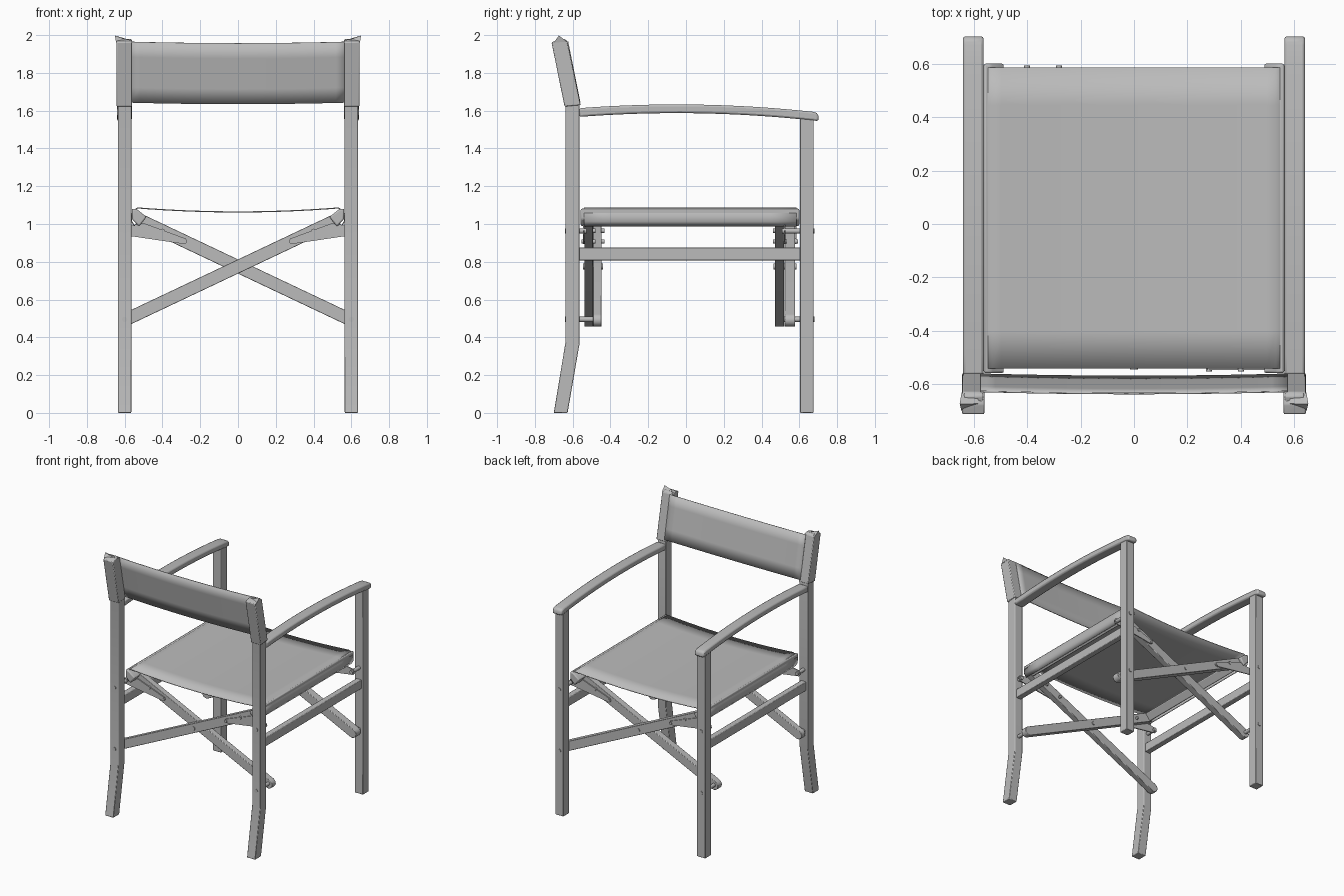
import bpy, math
from mathutils import Vector

if "Cube" in bpy.data.objects:
    bpy.data.objects.remove(bpy.data.objects["Cube"], do_unlink=True)

grey = bpy.data.materials.new("plain grey")
grey.use_nodes = True
grey.diffuse_color = (0.5, 0.5, 0.5, 1)
grey.node_tree.nodes["Principled BSDF"].inputs["Base Color"].default_value = (0.5, 0.5, 0.5, 1)


def finish(name, verts, faces, bevel=0.0, segments=2):
    """Make an object with consistent normals, optional bevel and smooth shading by angle."""
    mesh = bpy.data.meshes.new(name)
    mesh.from_pydata(verts, [], faces)
    mesh.materials.append(grey)
    ob = bpy.data.objects.new(name, mesh)
    bpy.context.collection.objects.link(ob)
    bpy.ops.object.select_all(action="DESELECT")
    ob.select_set(True)
    bpy.context.view_layer.objects.active = ob
    bpy.ops.object.mode_set(mode="EDIT")
    bpy.ops.mesh.select_all(action="SELECT")
    bpy.ops.mesh.normals_make_consistent(inside=False)
    bpy.ops.object.mode_set(mode="OBJECT")
    if bevel:
        mod = ob.modifiers.new("bevel", "BEVEL")
        mod.width, mod.segments, mod.limit_method = bevel, segments, "ANGLE"
    bpy.ops.object.shade_smooth_by_angle(angle=math.radians(35))
    return ob


def prism(name, outline, axis, lo, hi, bevel=0.0):
    """Extrude an outline along x (outline in y, z) or along y (outline in x, z)."""
    def place(p, d):
        return (d, p[0], p[1]) if axis == "x" else (p[0], d, p[1])
    n = len(outline)
    verts = [place(p, d) for d in (lo, hi) for p in outline]
    faces = [tuple(range(n)), tuple(range(2 * n - 1, n - 1, -1))]
    faces += [(i, (i + 1) % n, (i + 1) % n + n, i + n) for i in range(n)]
    return finish(name, verts, faces, bevel)


def box(name, x, y, z, bevel=0.0):
    return prism(name, [(y[0], z[0]), (y[1], z[0]), (y[1], z[1]), (y[0], z[1])], "x", *x, bevel)


def pin(name, x, z, lo, hi, r):
    ring = [(x + r * math.cos(a * math.tau / 12), z + r * math.sin(a * math.tau / 12)) for a in range(12)]
    return prism(name, ring, "y", lo, hi)


def sheet(name, f, nu, nv):
    """Grid surface from f(u, v), given a little thickness."""
    verts = [f(i / nu, j / nv) for i in range(nu + 1) for j in range(nv + 1)]
    w = nv + 1
    faces = [(i * w + j, i * w + j + 1, (i + 1) * w + j + 1, (i + 1) * w + j)
             for i in range(nu) for j in range(nv)]
    ob = finish(name, verts, faces)
    mod = ob.modifiers.new("thickness", "SOLIDIFY")
    mod.thickness, mod.offset = 0.006, 0
    return ob


LEG = 0.6       # x of the leg centres
HUB = 0.775     # height of the cross brace pivot
SLOPE = 0.473   # rise of the cross braces
REAR_PROFILE = [(-0.70, 0), (-0.627, 0), (-0.563, 0.37), (-0.563, 1.63), (-0.63, 1.97),
                (-0.645, 1.98), (-0.69, 1.965), (-0.70, 1.955), (-0.637, 1.62), (-0.637, 0.38)]


def arm_z(y):
    return 1.633 - 0.075 * (y + 0.05) ** 2


for s, side in ((-1, "right"), (1, "left")):
    def span(a, b):
        return tuple(sorted((s * a, s * b)))

    # Legs
    prism("rear_leg_" + side, REAR_PROFILE, "x", *span(0.565, 0.635), 0.004)
    box("front_leg_" + side, span(0.565, 0.635), (0.603, 0.675), (0, 1.57), 0.004)

    # Curved armrest with a rounded front tip
    ys = [-0.565 + 1.235 * i / 16 for i in range(17)]
    top = [(y, arm_z(y)) for y in ys]
    under = [(y, arm_z(y) - 0.046) for y in reversed(ys)]
    tip = [(0.693, 1.588), (0.702, 1.572), (0.702, 1.545)]
    prism("armrest_" + side, top + tip + under, "x", *span(0.562, 0.64), 0.01)

    # Side stretcher
    box("side_stretcher_" + side, span(0.578, 0.622), (-0.57, 0.61), (0.808, 0.876), 0.004)

    # Tilted seat rail wrapped by the seat fabric
    rail = [(0.562, 1.082), (0.562, 1.026), (0.524, 0.986), (0.484, 1.037), (0.535, 1.078)]
    prism("seat_rail_" + side, [(s * x, z) for x, z in rail], "y", -0.558, 0.6, 0.008)

    # Fabric sleeve round the rear post, with its outer corner pulled up
    sleeve = [(-0.635, 1.625), (-0.643, 1.622), (-0.712, 1.962), (-0.675, 1.976), (-0.628, 1.968), (-0.558, 1.63)]
    prism("back_sleeve_" + side, sleeve[1:], "x", *span(0.56, 0.643), 0.005)
    finish("sleeve_corner_" + side,
           [(s * 0.56, -0.645, 1.97), (s * 0.645, -0.63, 1.965), (s * 0.645, -0.70, 1.96),
            (s * 0.652, -0.673, 1.998), (s * 0.57, -0.67, 1.974), (s * 0.61, -0.673, 1.982)],
           [(0, 1, 3, 5), (0, 5, 4), (4, 5, 3, 2), (1, 2, 3), (0, 4, 2, 1)])

# Crossing braces; rise gives the side where the upper end lies
BRACES = [("rear_outer", 1, -0.538, -0.493, -1), ("rear_inner", -1, -0.492, -0.447, -1),
          ("front_inner", 1, 0.47, 0.52, 1), ("front_outer", -1, 0.521, 0.578, 1)]
along = Vector((1, SLOPE)).normalized()
across = Vector((-along.y, along.x))
for label, rise, lo, hi, out in BRACES:
    r = 0.034
    low = Vector((-LEG, HUB - SLOPE * LEG))
    high = Vector((0.53, HUB + SLOPE * 0.53))
    outline = [high - across * r, high + across * r]
    for k in range(9):
        a = math.pi * k / 8
        outline.append(low + across * r * math.cos(a) - along * r * math.sin(a))
    prism(label + "_brace", [(rise * p.x, p.y) for p in outline], "y", lo, hi, 0.003)

    # Thin link plate from the brace to the leg pivot
    face = hi if out > 0 else lo
    plate = [(0.27, 0.902), (0.285, 0.894), (0.61, 0.942), (0.625, 0.962), (0.61, 0.983),
             (0.5, 1.005), (0.275, 0.922)]
    ends = sorted((face, face + out * 0.008))
    prism(label + "_link", [(rise * x, z) for x, z in plate], "y", *ends)
    for x in (0.28, 0.40):
        ends = sorted((face - out * 0.06, face + out * 0.014))
        pin(label + "_rivet", rise * x, HUB + SLOPE * x, *ends, 0.011)

    # Pivot pins through the legs
    leg_face = 0.679 if out > 0 else -0.641
    pin(label + "_upper_pin", rise * LEG, 0.963, *sorted((face - out * 0.012, leg_face)), 0.014)
    pin(label + "_lower_pin", -rise * LEG, 0.495, *sorted((lo if out > 0 else hi, leg_face)), 0.014)

for label, lo, hi in (("rear", -0.544, -0.44), ("front", 0.464, 0.584)):
    pin(label + "_hub_pin", 0, HUB, lo, hi, 0.015)


# Sagging seat fabric, rolled down over both rails
def seat_point(u, v):
    t = 2 * u - 1
    y = -0.54 + 1.126 * v
    edge = max(0, (abs(t) - 0.8) / 0.2)
    if edge == 0:
        x = 0.53 * t / 0.8
        return (x, y, 1.064 + 0.021 * (t / 0.8) ** 2)
    a = edge * math.radians(150)
    x = 0.53 + 0.036 * math.sin(a)
    z = 1.04 + 0.045 * math.cos(a) - 0.012 * edge
    return (math.copysign(x, t), y, z)


sheet("seat_fabric", seat_point, 40, 8)


# Backrest fabric stretched between the posts
def back_point(u, v):
    t = 2 * u - 1
    sag = 1 - t * t
    return (0.575 * t, -0.562 - 0.064 * v - 0.008 * sag, 1.643 + 0.322 * v - 0.008 * sag)


sheet("backrest_fabric", back_point, 20, 4)
